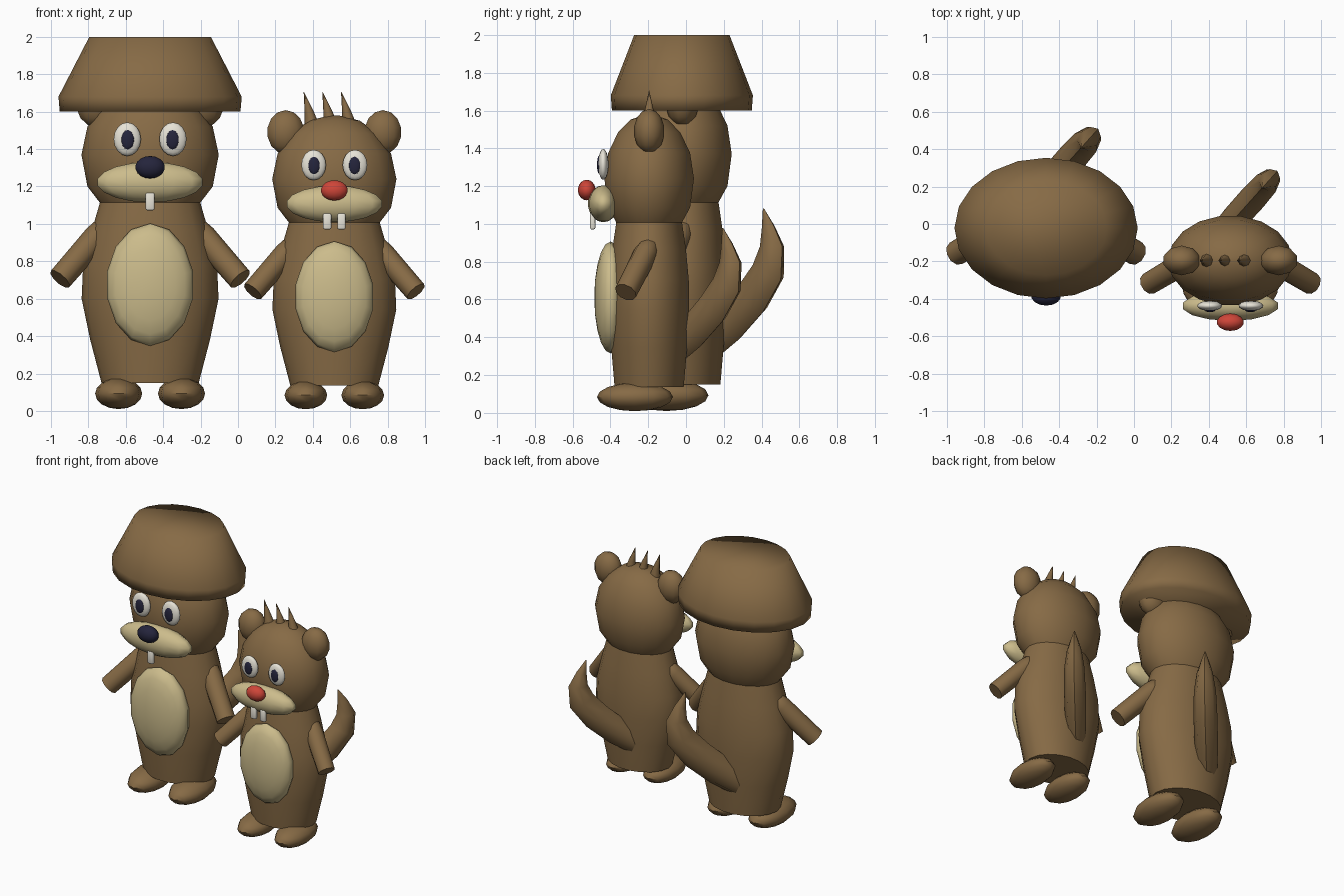
import bpy, bmesh, math
from mathutils import Vector, Matrix

if "Cube" in bpy.data.objects:
    bpy.data.objects.remove(bpy.data.objects["Cube"])


def material(name, rgb):
    m = bpy.data.materials.new(name)
    m.diffuse_color = (*rgb, 1)
    m.use_nodes = True
    m.node_tree.nodes["Principled BSDF"].inputs["Base Color"].default_value = m.diffuse_color
    return m


BROWN = material("brown fur", (0.24, 0.145, 0.06))
CREAM = material("cream fur", (0.60, 0.50, 0.26))
WHITE = material("white", (0.82, 0.79, 0.70))
NAVY = material("dark navy", (0.018, 0.018, 0.045))
RED = material("red", (0.62, 0.06, 0.04))


def finish(bm, name, mat, place, angle=50):
    bmesh.ops.recalc_face_normals(bm, faces=bm.faces)
    me = bpy.data.meshes.new(name)
    bm.to_mesh(me)
    bm.free()
    ob = bpy.data.objects.new(name, me)
    bpy.context.collection.objects.link(ob)
    me.materials.append(mat)
    me.transform(place)
    bpy.ops.object.select_all(action='DESELECT')
    ob.select_set(True)
    bpy.context.view_layer.objects.active = ob
    bpy.ops.object.shade_smooth_by_angle(angle=math.radians(angle))
    return ob


def loft(bm, rings):
    """Skin a list of closed rings of points and cap both ends."""
    loops = [[bm.verts.new(p) for p in ring] for ring in rings]
    n = len(loops[0])
    for a, b in zip(loops, loops[1:]):
        for i in range(n):
            j = (i + 1) % n
            bm.faces.new((a[i], a[j], b[j], b[i]))
    bm.faces.new(loops[0])
    bm.faces.new(loops[-1])


def lathe(name, mat, place, profile, n=18, angle=50):
    """Elliptical rings given as (z, half width, half depth)."""
    bm = bmesh.new()
    loft(bm, [[(rx * math.cos(math.tau * i / n), ry * math.sin(math.tau * i / n), z)
               for i in range(n)] for z, rx, ry in profile])
    return finish(bm, name, mat, place, angle)


def sweep(name, mat, place, path, n=8, flat=1.0, angle=50):
    """Tube along (point, radius) pairs; flat narrows it sideways."""
    pts = [Vector(p) for p, r in path]
    run = pts[-2] - pts[0]
    side = Vector((run.y, -run.x, 0)).normalized()
    rings = []
    for k, (p, r) in enumerate(path):
        t = (pts[min(k + 1, len(pts) - 1)] - pts[max(k - 1, 0)]).normalized()
        up = side.cross(t).normalized()
        rings.append([pts[k] + side * (r * flat * math.cos(math.tau * i / n))
                      + up * (r * math.sin(math.tau * i / n)) for i in range(n)])
    bm = bmesh.new()
    loft(bm, rings)
    return finish(bm, name, mat, place, angle)


def ball(name, mat, place, centre, size, u=14, v=9, axis='Z'):
    bm = bmesh.new()
    bmesh.ops.create_uvsphere(bm, u_segments=u, v_segments=v, radius=1)
    if axis == 'Y':
        bm.transform(Matrix.Rotation(math.pi / 2, 4, 'X'))
    bm.transform(Matrix.Translation(centre) @ Matrix.Diagonal((*size, 1)))
    return finish(bm, name, mat, place)


def tooth(name, place, x):
    bm = bmesh.new()
    bmesh.ops.create_cube(bm, size=1)
    bm.transform(Matrix.Translation((x, -0.33, 1.12)) @ Matrix.Diagonal((0.048, 0.03, 0.095, 1)))
    bmesh.ops.bevel(bm, geom=bm.edges[:], offset=0.009, segments=2, affect='EDGES', profile=0.5)
    finish(bm, name, WHITE, place)


def critter(tag, x, y, s, nose_mat, teeth):
    P = Matrix.Translation((x, y, 0)) @ Matrix.Scale(s, 4)
    # torso and head
    lathe(tag + "_body", BROWN, P, [(0.15, 0.26, 0.205), (0.38, 0.32, 0.225), (0.6, 0.366, 0.238),
                                    (0.78, 0.358, 0.235), (0.96, 0.313, 0.218), (1.115, 0.268, 0.195)])
    lathe(tag + "_head", BROWN, P, [(1.105, 0.262, 0.19), (1.2, 0.335, 0.243), (1.37, 0.367, 0.266),
                                    (1.52, 0.335, 0.243), (1.64, 0.255, 0.185), (1.715, 0.15, 0.11),
                                    (1.745, 0.03, 0.022)])
    # belly patch and face
    ball(tag + "_belly", CREAM, P, (0, -0.225, 0.675), (0.235, 0.096, 0.327), 14, 10, 'Y')
    ball(tag + "_muzzle", CREAM, P, (0, -0.268, 1.223), (0.292, 0.09, 0.108))
    ball(tag + "_nose", nose_mat, P, (0, -0.365, 1.303), (0.081, 0.052, 0.06))
    for k, tx in enumerate(teeth):
        tooth(f"{tag}_tooth_{k + 1}", P, tx)
    # paired parts
    for sx, name in ((-1, "left"), (1, "right")):
        ball(f"{tag}_{name}_eye", WHITE, P, (sx * 0.122, -0.268, 1.453), (0.073, 0.03, 0.09), 16, 10, 'Y')
        ball(f"{tag}_{name}_pupil", NAVY, P, (sx * 0.12, -0.293, 1.45), (0.034, 0.012, 0.052), 14, 8, 'Y')
        ball(f"{tag}_{name}_ear", BROWN, P, (sx * 0.287, 0, 1.647), (0.115, 0.09, 0.13), 10, 7)
        ball(f"{tag}_{name}_foot", BROWN, P, (sx * 0.168, -0.083, 0.093), (0.126, 0.222, 0.083), 12, 8)
        a, b = Vector((sx * 0.25, 0, 0.972)), Vector((sx * 0.482, -0.137, 0.705))
        d = (b - a).normalized()
        sweep(f"{tag}_{name}_arm", BROWN, P, [(a - d * 0.035, 0.035), (a, 0.062), (a + d * 0.06, 0.07), (b, 0.066)], 10)
    # upswept tail leaning to one side
    path = [(0.14, 0.36, 0.09), (0.25, 0.47, 0.105), (0.37, 0.61, 0.108), (0.455, 0.75, 0.1),
            (0.475, 0.88, 0.073), (0.455, 0.98, 0.04), (0.43, 1.08, 0.004)]
    sweep(tag + "_tail", BROWN, P, [(((ty - 0.22) * 0.9, ty, tz), r) for ty, tz, r in path], 8, 0.75)


critter("tall", -0.47, -0.02, 1.0, NAVY, [0])
critter("short", 0.515, -0.195, 0.905, RED, [-0.042, 0.042])

# wide flat-topped hat
lathe("hat", BROWN, Matrix.Translation((-0.47, -0.022, 0)),
      [(1.6, 0.483, 0.37), (1.68, 0.49, 0.376), (2.0, 0.325, 0.252)], 20, 180)

# hair spikes
for k, hx in enumerate((0.392, 0.492, 0.592)):
    sweep(f"hair_spike_{k + 1}", BROWN, Matrix.Identity(4),
          [((hx, -0.195, 1.535), 0.038), ((hx - 0.012, -0.195, 1.6), 0.024),
           ((hx - 0.04, -0.195, 1.705), 0.001)], 8)
